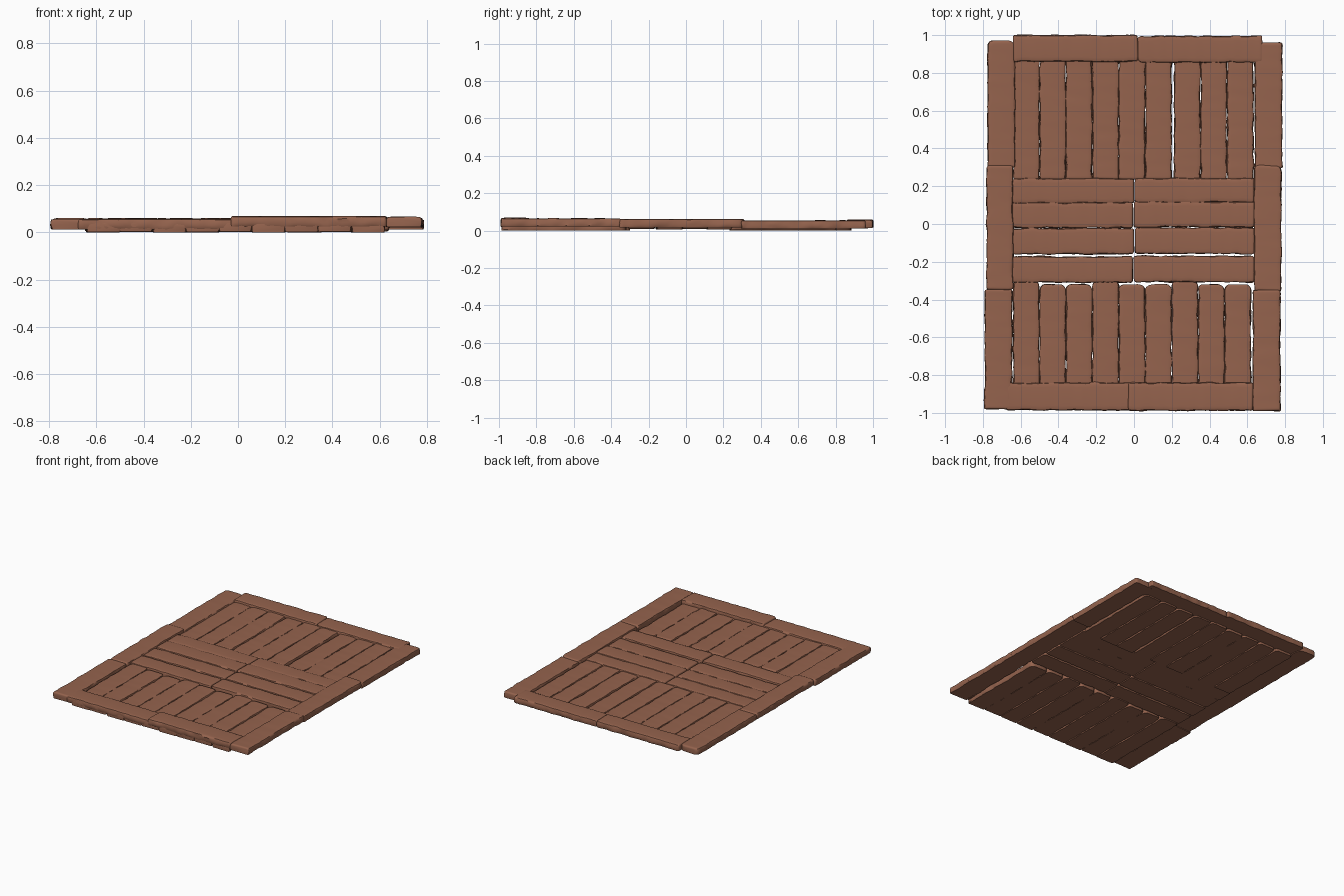
import bpy, bmesh, math, random
from mathutils import Vector, noise

if "Cube" in bpy.data.objects:
    bpy.data.objects.remove(bpy.data.objects["Cube"])

random.seed(7)
wood = bpy.data.materials.new("brown_wood")
wood.diffuse_color = (0.30, 0.125, 0.075, 1)
wood.use_nodes = True
wood.node_tree.nodes["Principled BSDF"].inputs["Base Color"].default_value = wood.diffuse_color


def inset(d, r):
    # how far a rounded corner of radius r pulls in at distance d from the end
    return r - math.sqrt(max(r * r - (r - d) ** 2, 0)) if d < r else 0.0


def plank(name, x0, x1, y0, y1, z0, z1, r0=0.012, r1=0.012):
    """Worn board lofted along its longer side; r0 / r1 round its two ends in plan."""
    along_y = (y1 - y0) > (x1 - x0)
    a0, a1, b0, b1 = (y0, y1, x0, x1) if along_y else (x0, x1, y0, y1)
    length, half, mid = a1 - a0, (b1 - b0) / 2, (b0 + b1) / 2
    seed = Vector([random.uniform(-50, 50) for _ in range(3)])
    h, c = z1 - z0, 0.011
    ends = [0, 0.002, 0.006, 0.012, 0.02, 0.03]
    n = 38
    stations = ends + [0.03 + (length - 0.06) * i / n for i in range(1, n)] \
        + [length - e for e in reversed(ends)]
    # cross-section: side inset, height, side (0 = running across the top)
    side = [(0.003, 0), (0, 0.006), (0, h * 0.4), (0, h - c),
            (c * 0.3, h - c * 0.3), (c, h - 0.001), (c * 2.2, h)]
    profile = [(s, i, z) for s, pts in ((1, side), (-1, side[::-1])) for i, z in pts]

    bm = bmesh.new()
    rings = []
    for t in stations:
        d0, d1 = t, length - t
        pull = inset(d0, r0) + inset(d1, r1)
        drop = inset(min(d0, d1), 0.010)
        ring = []
        for s, i, z in profile:
            q = seed + Vector((t * 16, s * 9, z * 24))
            wear = 0.006 * noise.noise(q) + 0.003 * noise.noise(q * 3.1)
            b = mid + s * (half - i - pull + wear)
            zz = z
            if z > h * 0.6:
                zz = z - drop + 0.0012 * noise.noise(q * 1.3)
            # end edges wander a little as well
            e = 0.004 * noise.noise(seed + Vector((b * 20, z * 20, 3.3)))
            a = a0 + t + (e if min(d0, d1) < 0.031 else 0)
            ring.append(bm.verts.new((b, a, z0 + zz) if along_y else (a, b, z0 + zz)))
        rings.append(ring)
    m = len(profile)
    for p, q in zip(rings, rings[1:]):
        for k in range(m):
            bm.faces.new((p[k], p[(k + 1) % m], q[(k + 1) % m], q[k]))
    bm.faces.new(rings[0])
    bm.faces.new(rings[-1])
    bmesh.ops.recalc_face_normals(bm, faces=bm.faces)
    me = bpy.data.meshes.new(name)
    bm.to_mesh(me)
    bm.free()
    me.materials.append(wood)
    ob = bpy.data.objects.new(name, me)
    bpy.context.collection.objects.link(ob)
    bpy.context.view_layer.objects.active = ob
    ob.select_set(True)


# side border boards
plank("left_border_back", -0.775, -0.63, 0.30, 0.97, 0.012, 0.055, 0.008, 0.03)
plank("left_border_middle", -0.78, -0.64, -0.35, 0.31, 0.016, 0.060, 0.015, 0.015)
plank("left_border_front", -0.79, -0.645, -0.98, -0.345, 0.012, 0.057, 0.006, 0.015)
plank("right_border_back", 0.64, 0.785, 0.295, 0.96, 0.012, 0.055, 0.008, 0.015)
plank("right_border_middle", 0.635, 0.78, -0.355, 0.31, 0.018, 0.062, 0.006, 0.025)
plank("right_border_front", 0.63, 0.775, -0.99, -0.35, 0.022, 0.066, 0.004, 0.006)

# back and front border boards
plank("back_border_left", -0.64, 0.02, 0.86, 1.0, 0.016, 0.060)
plank("back_border_right", 0.02, 0.68, 0.855, 0.995, 0.013, 0.057, 0.02, 0.006)
plank("front_border_left", -0.68, -0.02, -0.985, -0.84, 0.013, 0.057)
plank("front_border_right", -0.03, 0.63, -0.988, -0.84, 0.025, 0.069)

# nine lengthwise boards behind and in front of the middle band
for i in range(9):
    x = -0.643 + 0.14 * i + (0.016 if i > 5 else 0.003)
    w = 0.139
    plank("back_board_%d" % i, x, x + w, 0.235, 0.88 + random.uniform(-.005, .005),
          0.002 * (i % 3), 0.044 + 0.002 * (i % 3), 0.008, 0.025)
    x = -0.64 + 0.14 * i
    top = -0.30 if i in (0, 3, 6) else -0.32
    plank("front_board_%d" % i, x, x + w, -0.985, top,
          0.002 * ((i + 1) % 3), 0.044 + 0.002 * ((i + 1) % 3), 0.006, 0.03)

# crosswise boards of the middle band
for i, (y0, y1) in enumerate([(0.11, 0.24), (-0.02, 0.115), (-0.16, -0.022), (-0.31, -0.172)]):
    s = 0.005 - 0.007 * (i % 2)
    z = 0.006 + 0.003 * (i % 2)
    plank("middle_board_left_%d" % i, -0.645, s - 0.005, y0, y1, z, z + 0.044)
    plank("middle_board_right_%d" % i, s, 0.637, y0 + 0.003, y1 + 0.003, z + 0.002, z + 0.046)

bpy.ops.object.shade_smooth_by_angle(angle=math.radians(40))
